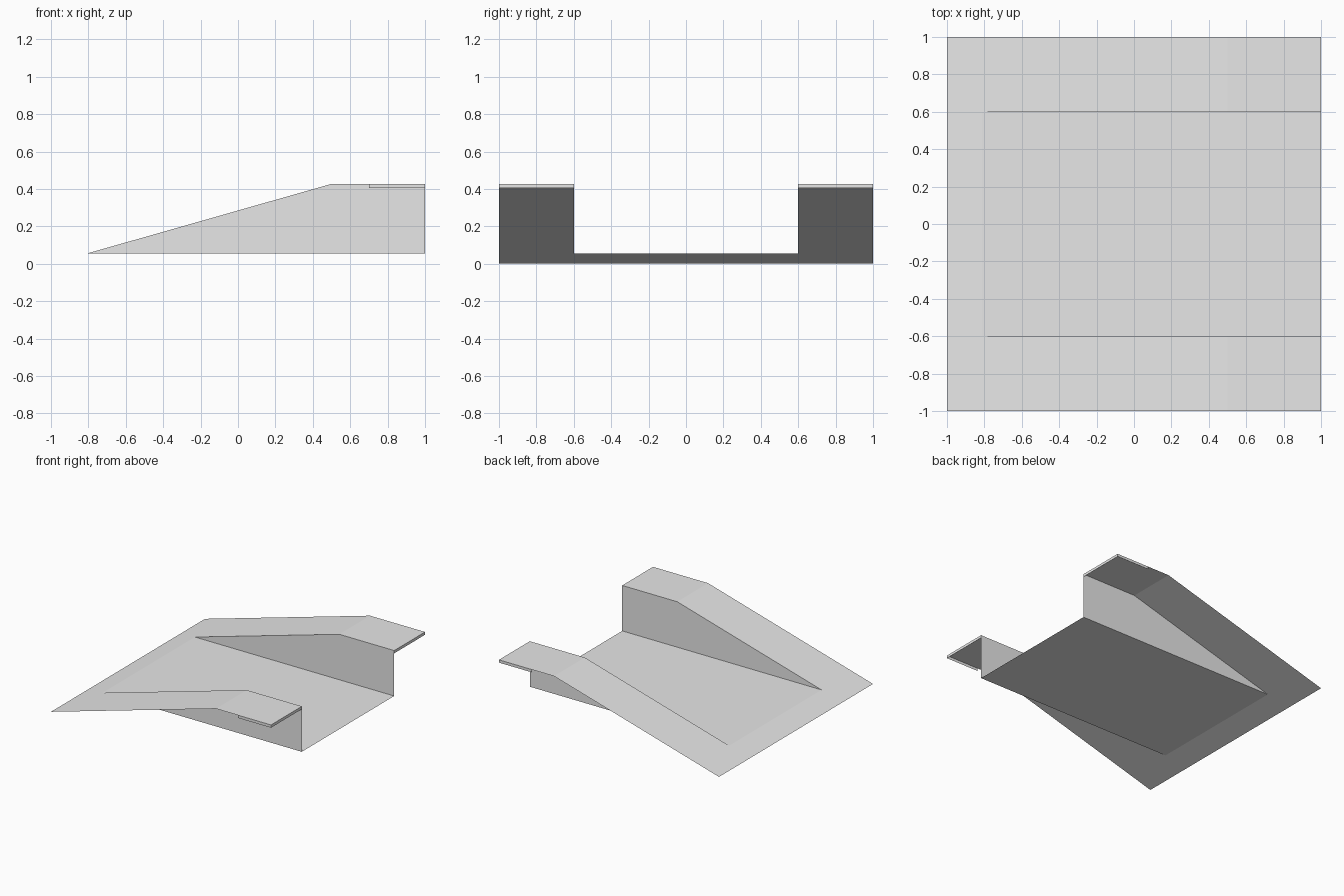
import bpy
import bmesh

cube = bpy.data.objects.get("Cube")
if cube:
    bpy.data.objects.remove(cube, do_unlink=True)

# Key dimensions
HALF = 1.0
INNER = 0.6
TOP = 0.427
CREST = 0.5
TOE = -0.812
FLOOR = TOP * (TOE + HALF) / (CREST + HALF)
LIP_START = 0.7
LIP_BOTTOM = 0.404

grey = bpy.data.materials.new("light grey")
grey.use_nodes = True
colour = (0.8, 0.8, 0.8, 1)
grey.diffuse_color = colour
grey.node_tree.nodes["Principled BSDF"].inputs["Base Color"].default_value = colour


def sheet(name, *faces):
    """Thin open sheet made of flat polygons sharing their edges."""
    bm = bmesh.new()
    for points in faces:
        bm.faces.new([bm.verts.new(p) for p in points])
    bmesh.ops.remove_doubles(bm, verts=bm.verts, dist=0.0001)
    bm.normal_update()
    mesh = bpy.data.meshes.new(name)
    bm.to_mesh(mesh)
    bm.free()
    mesh.materials.append(grey)
    obj = bpy.data.objects.new(name, mesh)
    bpy.context.collection.objects.link(obj)


def strip(profile, y0, y1):
    """Quads sweeping an x-z profile from y0 to y1, facing up."""
    y0, y1 = min(y0, y1), max(y0, y1)
    return [[(xa, y0, za), (xb, y0, zb), (xb, y1, zb), (xa, y1, za)]
            for (xa, za), (xb, zb) in zip(profile, profile[1:])]


# Full-width leading slope and the sunken floor behind it
sheet("leading_slope", *strip([(-HALF, 0), (TOE, FLOOR)], -HALF, HALF))
sheet("floor", *strip([(TOE, FLOOR), (HALF, FLOOR)], -INNER, INNER))

side_profile = [(TOE, FLOOR), (CREST, TOP), (HALF, TOP)]
for label, s in (("front", -1), ("back", 1)):
    inner, outer = s * INNER, s * HALF
    # Raised side ramp with its flat deck
    sheet(label + "_ramp", *strip(side_profile, inner, outer))
    # Inner wall between floor and ramp
    wall = [(x, inner, z) for x, z in side_profile + [(HALF, FLOOR)]]
    sheet(label + "_inner_wall", wall if s < 0 else wall[::-1])
    # Short turned-down lip around the deck corner
    side = [(LIP_START, outer, LIP_BOTTOM), (HALF, outer, LIP_BOTTOM),
            (HALF, outer, TOP), (LIP_START, outer, TOP)]
    end = [(HALF, outer, LIP_BOTTOM), (HALF, inner, LIP_BOTTOM),
           (HALF, inner, TOP), (HALF, outer, TOP)]
    sheet(label + "_deck_lip", *[f if s < 0 else f[::-1] for f in (side, end)])
